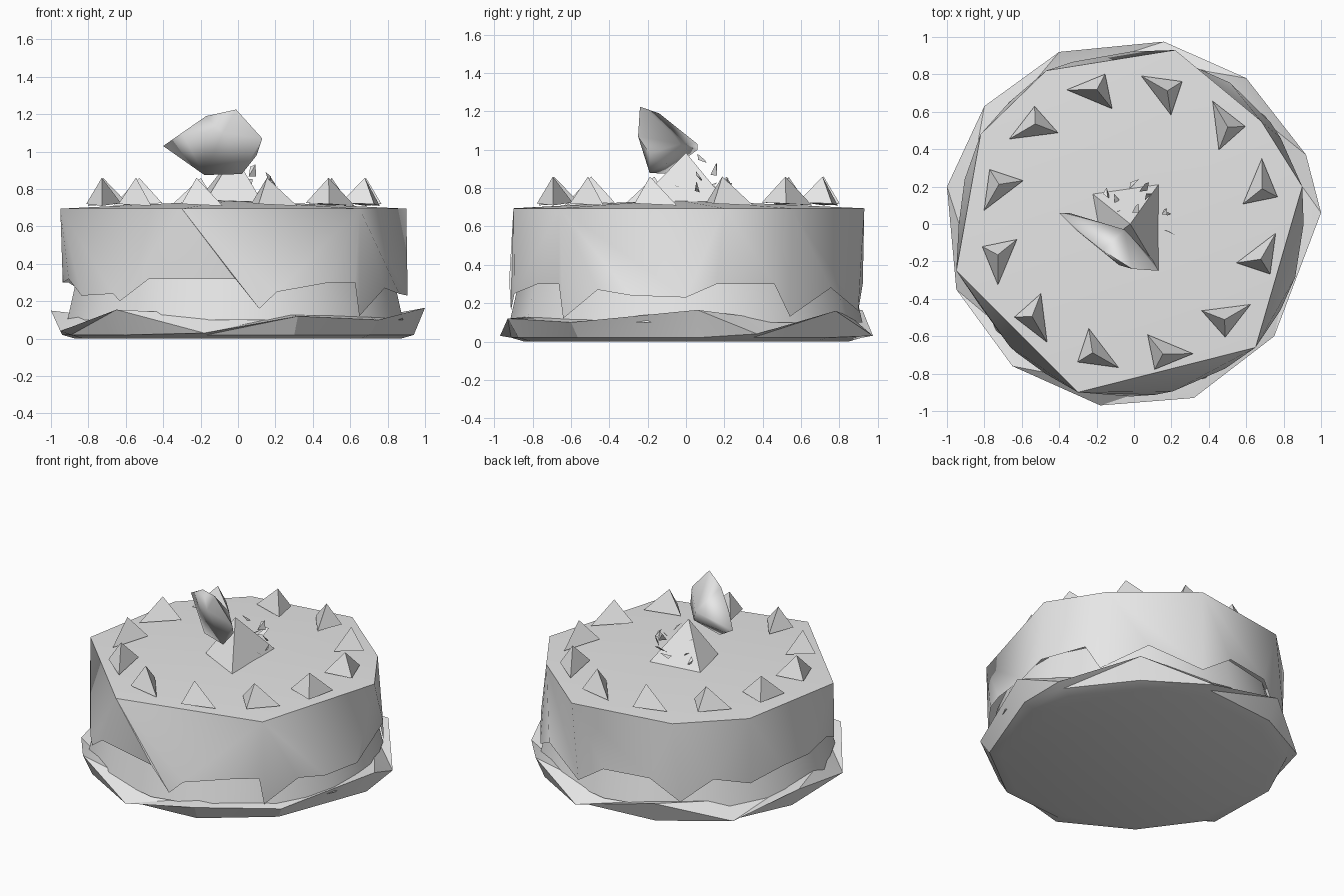
import bpy, bmesh, random
from math import radians, cos, sin
from mathutils import Vector, Matrix

if "Cube" in bpy.data.objects:
    bpy.data.objects.remove(bpy.data.objects["Cube"], do_unlink=True)

GREY = (0.8, 0.8, 0.8, 1)
plain_grey = bpy.data.materials.new("plain_grey")
plain_grey.use_nodes = True
plain_grey.diffuse_color = GREY
plain_grey.node_tree.nodes["Principled BSDF"].inputs["Base Color"].default_value = GREY


def finish(bm, name, smooth_angle=None):
    """Turn a bmesh into a named object with the shared material."""
    bmesh.ops.recalc_face_normals(bm, faces=bm.faces[:])
    mesh = bpy.data.meshes.new(name)
    bm.to_mesh(mesh)
    bm.free()
    mesh.materials.append(plain_grey)
    obj = bpy.data.objects.new(name, mesh)
    bpy.context.collection.objects.link(obj)
    if smooth_angle:
        bpy.ops.object.select_all(action='DESELECT')
        bpy.context.view_layer.objects.active = obj
        obj.select_set(True)
        bpy.ops.object.shade_smooth_by_angle(angle=radians(smooth_angle))
    return obj


def hull(name, points, smooth_angle=None):
    """Convex solid around a few corner points."""
    bm = bmesh.new()
    verts = [bm.verts.new(p) for p in points]
    bmesh.ops.convex_hull(bm, input=verts)
    return finish(bm, name, smooth_angle)


def strip(bm, lower, upper):
    """Closed band of triangles between two rings of equal length."""
    n = len(lower)
    for i in range(n):
        j = (i + 1) % n
        bm.faces.new((lower[i], lower[j], upper[j]))
        bm.faces.new((lower[i], upper[j], upper[i]))


# Plate: uneven rim of alternating high and low corners
rim_corners = [(-1, .2, .15), (-.95, -.35, .04), (-.65, -.76, .155), (-.18, -.97, .03),
               (.32, -.93, .12), (.75, -.6, .1), (1, .06, .165), (.92, .37, .04),
               (.6, .78, .16), (.16, .975, .03), (-.4, .92, .165), (-.8, .63, .04)]
bm = bmesh.new()
foot, base, rim, inner = [], [], [], []
for x, y, z in rim_corners:
    rim.append(bm.verts.new((x, y, z)))
    foot.append(bm.verts.new((x * .87, y * .87, 0)))
    base.append(bm.verts.new((x * .94, y * .94, .02)))
    inner.append(bm.verts.new((x * .88, y * .88, .13)))
strip(bm, foot, base)
strip(bm, base, rim)
strip(bm, rim, inner)
bm.faces.new(foot)
bm.faces.new(inner)
finish(bm, "plate", 25)

# Cake showing under the icing
bm = bmesh.new()
bmesh.ops.create_cone(bm, cap_ends=True, segments=14, radius1=.92, radius2=.865, depth=.24,
                      matrix=Matrix.Translation((-.015, 0, .22)))
finish(bm, "cake", 35)

# Icing: many-sided top with a skirt fanning down to an uneven dripping hem
top_corners = [(-.95, -.25), (-.3, -.9), (.65, -.66), (.9, .2), (.68, .55), (.22, .93),
               (-.47, .82), (-.82, .48)]
hem = [(-165, .32), (-153, .23), (-135, .24), (-132, .2), (-120, .32), (-90, .32), (-82, .16),
       (-76, .25), (-57, .3), (-46, .3), (-44, .12), (-30, .27), (-18, .24), (0, .23), (10, .3),
       (30, .3), (36, .13), (55, .28), (77, .16), (90, .3), (110, .3), (122, .15), (135, .3),
       (150, .24), (165, .3), (180, .3)]
bm = bmesh.new()
top = [bm.verts.new((x, y, .695)) for x, y in top_corners]
centre = bm.verts.new((-.03, -.06, .74))
low = [bm.verts.new((.922 * cos(radians(a)) - .015, .922 * sin(radians(a)), z)) for a, z in hem]


def nearest(v):
    return min(top, key=lambda t: (t.co.xy.normalized() - v.co.xy.normalized()).length)


for i, v in enumerate(top):
    bm.faces.new((v, top[(i + 1) % len(top)], centre))
for i, a in enumerate(low):
    b = low[(i + 1) % len(low)]
    ta, tb = nearest(a), nearest(b)
    bm.faces.new((a, b, ta))
    if ta != tb:
        bm.faces.new((b, tb, ta))
finish(bm, "icing", 60)

# Twelve piped cream peaks around the top
peak = [(0, 0, .86), (-.14, .08, .71), (.08, .05, .72), (.02, -.13, .725)]
for k in range(12):
    turn = (Matrix.Translation((-.022, .012, 0)) @ Matrix.Rotation(radians(30 * k), 4, 'Z')
            @ Matrix.Translation((.2, .7, 0)))
    hull(f"cream_peak_{k + 1}", [turn @ Vector(p) for p in peak])

# Central cream mound
hull("centre_cream", [(-.02, 0, .985), (-.22, .16, .73), (.13, .21, .73), (.13, -.25, .73),
                      (-.17, -.11, .74)])

# Leaning slab of garnish
hull("garnish", [(-.4, .06, 1.03), (-.35, .06, 1.0), (-.3, -.04, 1.1), (-.17, -.14, 1.19),
                 (-.01, -.24, 1.225), (.13, -.25, 1.07), (.1, -.19, .98), (.02, -.19, .88),
                 (-.18, -.11, .875), (-.05, -.03, 1.03), (.01, -.1, .93), (-.08, -.22, 1.1)], 80)

# Small shavings scattered down the mound
random.seed(4)
shavings = [(.0, .22, .81), (.05, .2, .83), (.15, .08, .86), (.17, .05, .81), (.19, -.04, .82),
            (.02, .08, .96), (.08, .13, .9), (-.1, .13, .82), (-.06, .09, .87), (-.14, .16, .78)]
for k, spot in enumerate(shavings):
    corners = [Vector(spot) + Vector([random.uniform(-.035, .035) for _ in range(3)]) for _ in range(4)]
    hull(f"shaving_{k + 1}", corners)
